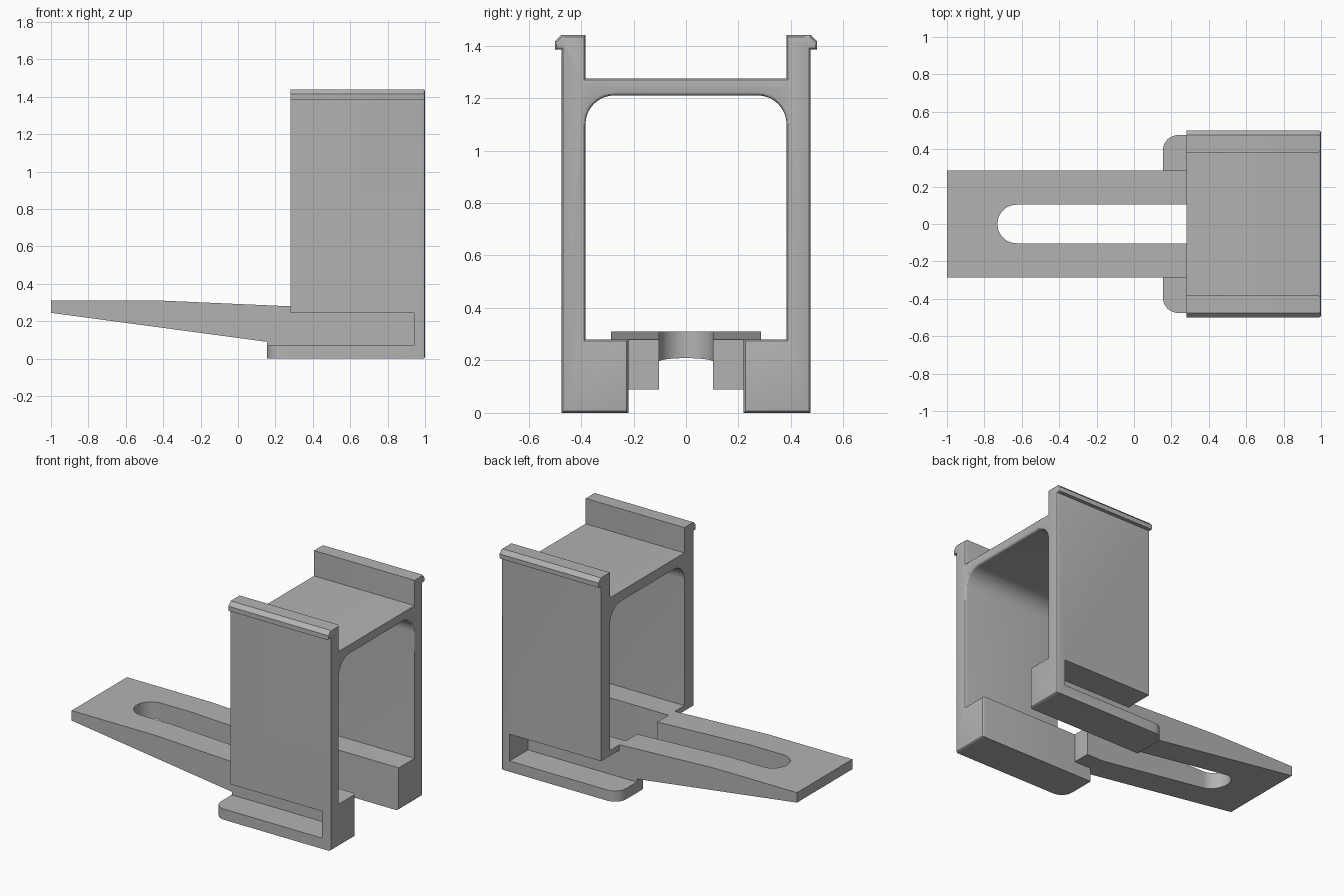
import bpy, bmesh
from math import sin, cos, pi
from mathutils import Vector

if "Cube" in bpy.data.objects:
    bpy.data.objects.remove(bpy.data.objects["Cube"])

grey = bpy.data.materials.new("plain_grey")
grey.use_nodes = True
GREY = (0.45, 0.45, 0.45, 1)
grey.diffuse_color = GREY
grey.node_tree.nodes["Principled BSDF"].inputs["Base Color"].default_value = GREY


def arc(cx, cy, r, start, end, steps=12):
    """Points on a circular arc."""
    return [(cx + r * cos(start + (end - start) * i / steps),
             cy + r * sin(start + (end - start) * i / steps)) for i in range(steps + 1)]


def prism(name, outline, axis, low, high, round_end=0):
    """Extrude a closed 2D outline along an axis, optionally rounding its far end."""
    place = {"X": lambda a, b: (low, a, b),
             "Y": lambda a, b: (a, low, b),
             "Z": lambda a, b: (a, b, low)}[axis]
    k = "XYZ".index(axis)
    bm = bmesh.new()
    face = bm.faces.new([bm.verts.new(place(a, b)) for a, b in outline])
    move = Vector((0, 0, 0))
    move[k] = high - low
    new = bmesh.ops.extrude_face_region(bm, geom=[face], use_keep_orig=True)["geom"]
    bmesh.ops.translate(bm, vec=move, verts=[v for v in new if isinstance(v, bmesh.types.BMVert)])
    bmesh.ops.recalc_face_normals(bm, faces=bm.faces)
    if round_end:
        rim = [e for e in bm.edges if all(abs(v.co[k] - high) < 1e-5 for v in e.verts)]
        bmesh.ops.bevel(bm, geom=rim, offset=round_end, segments=3, profile=0.5, affect="EDGES")
    mesh = bpy.data.meshes.new(name)
    bm.to_mesh(mesh)
    bm.free()
    mesh.materials.append(grey)
    obj = bpy.data.objects.new(name, mesh)
    bpy.context.collection.objects.link(obj)
    return obj


def box(a0, a1, b0, b1):
    return [(a0, b0), (a1, b0), (a1, b1), (a0, b1)]


def activate(obj):
    bpy.ops.object.select_all(action="DESELECT")
    obj.select_set(True)
    bpy.context.view_layer.objects.active = obj


def cut(obj, cutter):
    """Subtract a cutter and discard it."""
    mod = obj.modifiers.new("cut", "BOOLEAN")
    mod.operation, mod.solver, mod.object = "DIFFERENCE", "EXACT", cutter
    activate(obj)
    bpy.ops.object.modifier_apply(modifier=mod.name)
    bpy.data.objects.remove(cutter)


# Portal frame: walls with lips, bridge with rounded inner corners, and feet
half = [(0.383, 1.275), (0.383, 1.44), (0.475, 1.44), (0.5, 1.415), (0.5, 1.385),
        (0.475, 1.385), (0.475, 0), (0.22, 0), (0.22, 0.28), (0.383, 0.28)]
half += arc(0.273, 1.1, 0.11, 0, pi / 2)
frame = prism("portal_frame", half + [(-y, z) for y, z in reversed(half)],
              "X", 0.28, 1, round_end=0.013)

# Tapered arm with a long slot, open towards the frame
arm = prism("slotted_arm", [(-1, 0.245), (0.155, 0.09), (0.28, 0.09), (0.28, 0.28),
                            (-0.4, 0.31), (-1, 0.31)], "Y", -0.285, 0.285)
slot = [(0.5, -0.103)] + arc(-0.627, 0, 0.103, 1.5 * pi, 0.5 * pi, 24) + [(0.5, 0.103)]
cut(arm, prism("slot_cutter", slot, "Z", -0.5, 1))

parts = [frame, arm]
for side, s in (("left", 1), ("right", -1)):
    # Channel in the outer face of each foot
    lo, hi = sorted((s * 0.285, s * 0.7))
    cut(frame, prism("channel_cutter", box(0, 0.94, lo, hi), "Z", 0.07, 0.245))
    # Rounded flange ahead of each foot, and the web that joins it to the arm
    outline = [(0.28, 0.22), (0.28, 0.475)] + arc(0.235, 0.395, 0.08, pi / 2, pi) + [(0.155, 0.22)]
    outline = [(min(x, 0.28), s * y) for x, y in outline]
    parts.append(prism("flange_" + side, outline, "Z", 0, 0.07))
    lo, hi = sorted((s * 0.22, s * 0.285))
    parts.append(prism("web_" + side, box(0.155, 0.28, lo, hi), "Z", 0, 0.12))

for obj in parts:
    activate(obj)
    bpy.ops.object.shade_smooth_by_angle()
